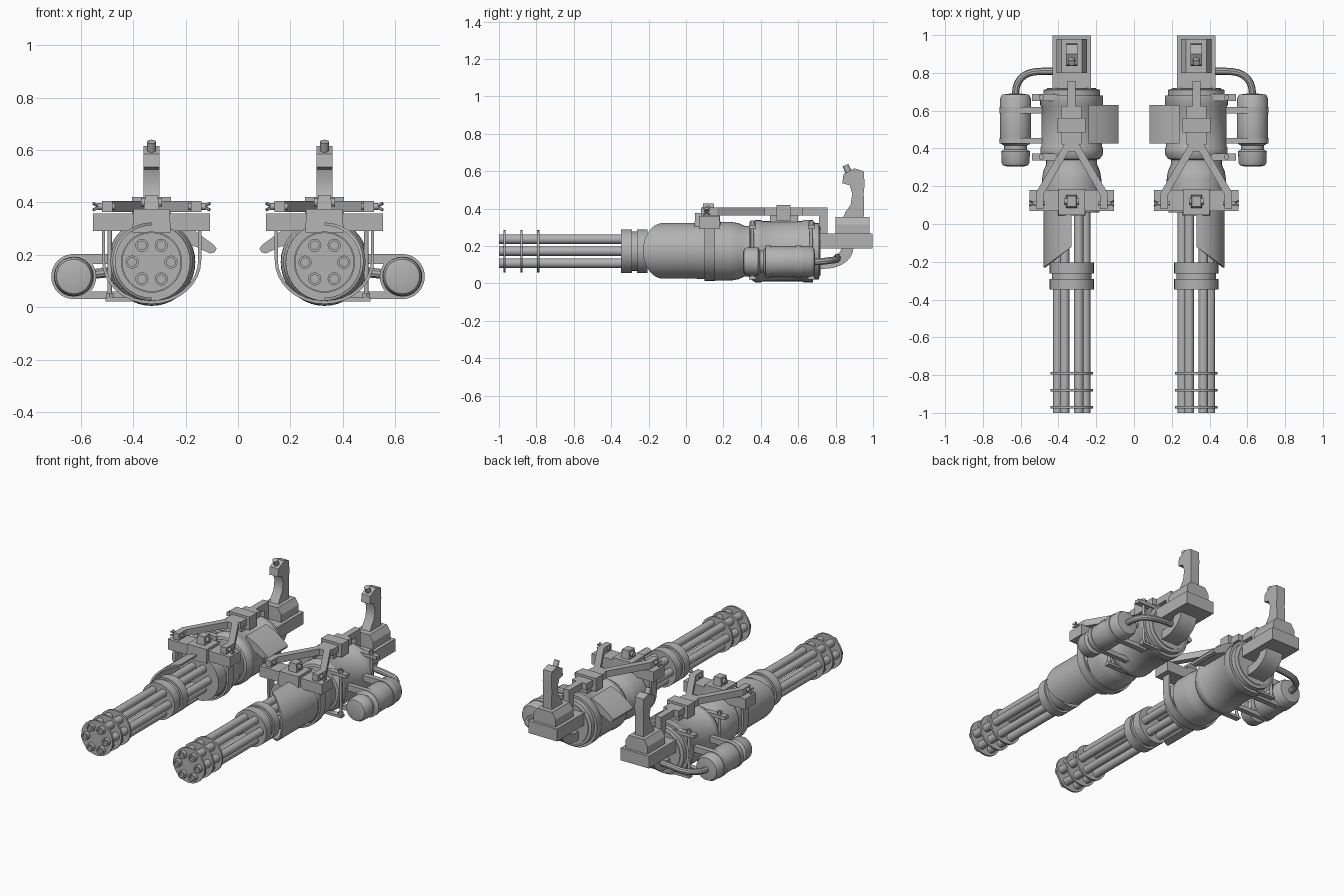
import bpy, bmesh, math
from mathutils import Vector, Matrix

if "Cube" in bpy.data.objects:
    bpy.data.objects.remove(bpy.data.objects["Cube"])

CX, CZ = 0.33, 0.172          # barrel axis of the right-hand gun
grey = bpy.data.materials.new("gunmetal_grey")
grey.diffuse_color = (0.45, 0.45, 0.45, 1)
grey.use_nodes = True
grey.node_tree.nodes["Principled BSDF"].inputs["Base Color"].default_value = grey.diffuse_color


def finish(name, bm, smooth=True):
    """Make the object and mirror it to the other gun."""
    bmesh.ops.recalc_face_normals(bm, faces=bm.faces)
    me = bpy.data.meshes.new(name)
    bm.to_mesh(me)
    bm.free()
    ob = bpy.data.objects.new(name, me)
    bpy.context.collection.objects.link(ob)
    me.materials.append(grey)
    if smooth:
        bpy.ops.object.select_all(action='DESELECT')
        ob.select_set(True)
        bpy.context.view_layer.objects.active = ob
        bpy.ops.object.shade_smooth_by_angle(angle=math.radians(35))
    mod = ob.modifiers.new("other_gun", 'MIRROR')
    mod.use_mirror_merge = False
    return ob


def lathe(name, prof, x=CX, z=CZ, n=32):
    """Revolve (y, radius) points about an axis along y."""
    bm = bmesh.new()
    rings = []
    for y, r in prof:
        rings.append([bm.verts.new((x + r * math.cos(2 * math.pi * i / n), y,
                                    z + r * math.sin(2 * math.pi * i / n))) for i in range(n)])
    for a, b in zip(rings, rings[1:]):
        for i in range(n):
            bm.faces.new((a[i], a[(i + 1) % n], b[(i + 1) % n], b[i]))
    bm.faces.new(rings[0])
    bm.faces.new(rings[-1])
    return finish(name, bm)


def box(name, x, y, z, taper=1.0):
    """Box from (min, max) ranges, top optionally narrowed."""
    bm = bmesh.new()
    bmesh.ops.create_cube(bm, size=1)
    for v in bm.verts:
        t = taper if v.co.z > 0 else 1
        v.co = ((x[0] + x[1]) / 2 + v.co.x * (x[1] - x[0]) * t,
                (y[0] + y[1]) / 2 + v.co.y * (y[1] - y[0]) * t,
                (z[0] + z[1]) / 2 + v.co.z * (z[1] - z[0]))
    return finish(name, bm, False)


def prism(name, pts, lo, hi, axis, smooth=True):
    """Extrude an outline: axis x uses (y, z), y uses (x, z), z uses (x, y)."""
    put = {'x': lambda p, h: (h, p[0], p[1]), 'y': lambda p, h: (p[0], h, p[1]),
           'z': lambda p, h: (p[0], p[1], h)}[axis]
    bm = bmesh.new()
    a = [bm.verts.new(put(p, lo)) for p in pts]
    b = [bm.verts.new(put(p, hi)) for p in pts]
    n = len(pts)
    for i in range(n):
        bm.faces.new((a[i], a[(i + 1) % n], b[(i + 1) % n], b[i]))
    bm.faces.new(a)
    bm.faces.new(b)
    return finish(name, bm, smooth)


def rod(name, p, q, r, n=12):
    p, q = Vector(p), Vector(q)
    bm = bmesh.new()
    rot = (q - p).to_track_quat('Z', 'Y').to_matrix().to_4x4()
    bmesh.ops.create_cone(bm, cap_ends=True, segments=n, radius1=r, radius2=r,
                          depth=(q - p).length, matrix=Matrix.Translation((p + q) / 2) @ rot)
    return finish(name, bm)


# Barrel cluster: six barrels, clamp discs and collars
for k in range(6):
    a = k * math.pi / 3
    bx, bz = CX + 0.074 * math.cos(a), CZ + 0.074 * math.sin(a)
    lathe("barrel", [(-0.985, 0.016), (-1.0, 0.016), (-1.0, 0.025), (0.06, 0.025)], bx, bz, 16)
for y in (-0.97, -0.88, -0.79):
    lathe("barrel_disc", [(y - 0.006, 0.113), (y + 0.006, 0.113)])
for y0, y1 in ((-0.348, -0.29), (-0.262, -0.205)):
    lathe("barrel_collar", [(y0, 0.108), (y0, 0.117), (y1, 0.117), (y1, 0.108)])
lathe("barrel_core", [(-0.345, 0.105), (-0.205, 0.105)])

# Slanted half shroud on the outer side of the barrels
bm = bmesh.new()
rows = []
for i in range(25):
    a = -math.pi / 2 + math.pi * i / 24
    c, s = math.cos(a), math.sin(a)
    row = []
    for r, y in ((0.149, -0.12 - 0.11 * c), (0.149, 0.1), (0.138, 0.1), (0.138, -0.12 - 0.11 * c)):
        row.append(bm.verts.new((CX + r * c, y, CZ + 0.002 + r * s)))
    rows.append(row)
for a, b in zip(rows, rows[1:]):
    for j in range(4):
        bm.faces.new((a[j], a[(j + 1) % 4], b[(j + 1) % 4], b[j]))
bm.faces.new(rows[0])
bm.faces.new(rows[-1])
finish("barrel_shroud", bm)

# Main housing with waist and stepped rear cap
lathe("housing", [(0.06, 0.148), (0.14, 0.149), (0.15, 0.157), (0.24, 0.157), (0.28, 0.15),
                  (0.315, 0.135), (0.34, 0.135), (0.345, 0.15), (0.37, 0.166), (0.4, 0.166),
                  (0.41, 0.161), (0.62, 0.161), (0.63, 0.167), (0.68, 0.167), (0.68, 0.15),
                  (0.71, 0.15), (0.715, 0.13), (0.72, 0.13)], n=40)

# U-shaped strap hanging from the cross beam
outer, inner = [(CX + 0.19, 0.3)], [(CX + 0.178, 0.3)]
for i in range(17):
    a = -math.pi * i / 16
    outer.append((CX + 0.19 * math.cos(a), 0.18 + 0.168 * math.sin(a)))
    inner.append((CX + 0.178 * math.cos(a), 0.18 + 0.156 * math.sin(a)))
outer.append((CX - 0.19, 0.3))
inner.append((CX - 0.178, 0.3))
prism("housing_strap", outer + inner[::-1], 0.1, 0.155, 'y')

# Cross beam and centre block
box("cross_beam", (CX - 0.223, CX + 0.223), (0.07, 0.18), (0.29, 0.358))
box("centre_block", (CX - 0.073, CX + 0.073), (0.045, 0.185), (0.285, 0.375), 0.95)
box("centre_latch", (CX - 0.03, CX + 0.03), (0.085, 0.155), (0.37, 0.428), 0.8)
rod("latch_pin", (CX - 0.04, 0.12, 0.4), (CX + 0.04, 0.12, 0.4), 0.016)

# A-frame carrying arms, pivots and spine
for s in (-1, 1):
    prism("frame_arm", [(CX + s * x, y) for x, y in
                        ((0.0, 0.43), (0.035, 0.43), (0.19, 0.165), (0.19, 0.08), (0.15, 0.08),
                         (0.15, 0.155), (0.015, 0.385), (0.0, 0.385))], 0.363, 0.405, 'z', False)
    rod("pivot_pin", (CX + s * 0.14, 0.11, 0.384), (CX + s * 0.205, 0.11, 0.384), 0.013)
    for k in range(4):
        a = math.pi / 4 + k * math.pi / 2
        rod("pivot_prong", (CX + s * 0.198, 0.11, 0.384),
            (CX + s * 0.223, 0.11 + 0.018 * math.cos(a), 0.384 + 0.018 * math.sin(a)), 0.006, 6)
box("spine_plate", (CX - 0.053, CX + 0.053), (0.42, 0.625), (0.363, 0.405))
box("spine_clamp", (CX - 0.074, CX + 0.074), (0.485, 0.56), (0.335, 0.42))
box("spine_pedestal", (CX - 0.04, CX + 0.04), (0.45, 0.6), (0.31, 0.37))
box("spine_bar", (CX - 0.021, CX + 0.021), (0.61, 0.757), (0.363, 0.405))
box("spine_post", (CX - 0.021, CX + 0.021), (0.712, 0.757), (0.26, 0.37))

# Rear plate, grip base, grip and trigger button
box("rear_plate", (CX - 0.102, CX + 0.102), (0.69, 0.998), (0.187, 0.267))
prism("grip_base", [(CX - 0.08, 0.267), (CX + 0.08, 0.267), (CX + 0.08, 0.315), (CX + 0.055, 0.355),
                    (CX - 0.055, 0.355), (CX - 0.08, 0.315)], 0.8, 0.98, 'y', False)
prism("grip", [(0.838, 0.35), (0.95, 0.35), (0.952, 0.4), (0.95, 0.48), (0.955, 0.53), (0.95, 0.6),
               (0.9, 0.615), (0.842, 0.585), (0.836, 0.535), (0.875, 0.525), (0.889, 0.48),
               (0.88, 0.42), (0.855, 0.385)], CX - 0.031, CX + 0.031, 'x')
rod("grip_button", (CX, 0.872, 0.59), (CX, 0.852, 0.632), 0.017)

# Curved bracket beneath the rear plate
arc = [(0.74 + 0.155 * math.cos(a), 0.19 - 0.112 * math.sin(a))
       for a in [i * math.pi / 20 for i in range(11)]]
arc2 = [(0.74 + 0.09 * math.cos(a), 0.19 - 0.055 * math.sin(a))
        for a in [i * math.pi / 20 for i in range(11)]]
prism("rear_bracket", arc + [(0.7, 0.078), (0.7, 0.135)] + arc2[::-1], CX - 0.06, CX + 0.06, 'x')

# Outer canister with neck, cap, bands and feed hose
TX, TZ = 0.627, 0.117
lathe("canister", [(0.305, 0.045), (0.31, 0.066), (0.325, 0.074), (0.385, 0.076), (0.395, 0.06),
                   (0.415, 0.06), (0.425, 0.078), (0.44, 0.082), (0.665, 0.082), (0.685, 0.072),
                   (0.69, 0.03)], TX, TZ)
for y0, y1 in ((0.425, 0.455), (0.585, 0.62)):
    lathe("canister_band", [(y0, 0.086), (y1, 0.086)], TX, TZ)
    box("canister_mount", (0.44, TX), (y0, y1), (0.165, 0.203))
    box("canister_mount", (0.42, TX), (y0, y1), (0.032, 0.06))
cu = bpy.data.curves.new("hose_path", 'CURVE')
cu.dimensions = '3D'
cu.bevel_depth, cu.bevel_resolution, cu.use_fill_caps = 0.019, 3, True
sp = cu.splines.new('BEZIER')
path = [((TX, 0.68, 0.115), (0, 0.05, 0)), ((0.575, 0.79, 0.125), (-0.04, 0.025, 0.002)),
        ((0.39, 0.808, 0.14), (-0.06, 0, 0))]
sp.bezier_points.add(2)
for bp, (co, d) in zip(sp.bezier_points, path):
    bp.co = co
    bp.handle_left = Vector(co) - Vector(d)
    bp.handle_right = Vector(co) + Vector(d)
tmp = bpy.data.objects.new("hose_path", cu)
bm = bmesh.new()
bm.from_mesh(tmp.to_mesh())
tmp.to_mesh_clear()
bpy.data.objects.remove(tmp)
finish("feed_hose", bm)

# Vertical tie rods with tabs beside the housing
for y in (0.355, 0.67):
    box("tie_tab_top", (CX + 0.06, CX + 0.21), (y - 0.018, y + 0.018), (0.29, 0.312))
    box("tie_tab_bottom", (CX + 0.03, CX + 0.175), (y - 0.018, y + 0.018), (0.022, 0.037))
    rod("tie_rod", (CX + 0.16, y, 0.025), (CX + 0.16, y, 0.335), 0.009)
    rod("tie_nut", (CX + 0.16, y, 0.037), (CX + 0.16, y, 0.055), 0.016, 6)
    rod("tie_nut", (CX + 0.16, y, 0.312), (CX + 0.16, y, 0.33), 0.016, 6)

# Ejection chute on the inner side
prism("ejection_chute", [(0.24, 0.325), (0.17, 0.295), (0.095, 0.24), (0.082, 0.225),
                         (0.088, 0.211), (0.107, 0.205), (0.16, 0.23), (0.24, 0.25)],
      0.425, 0.63, 'y')
